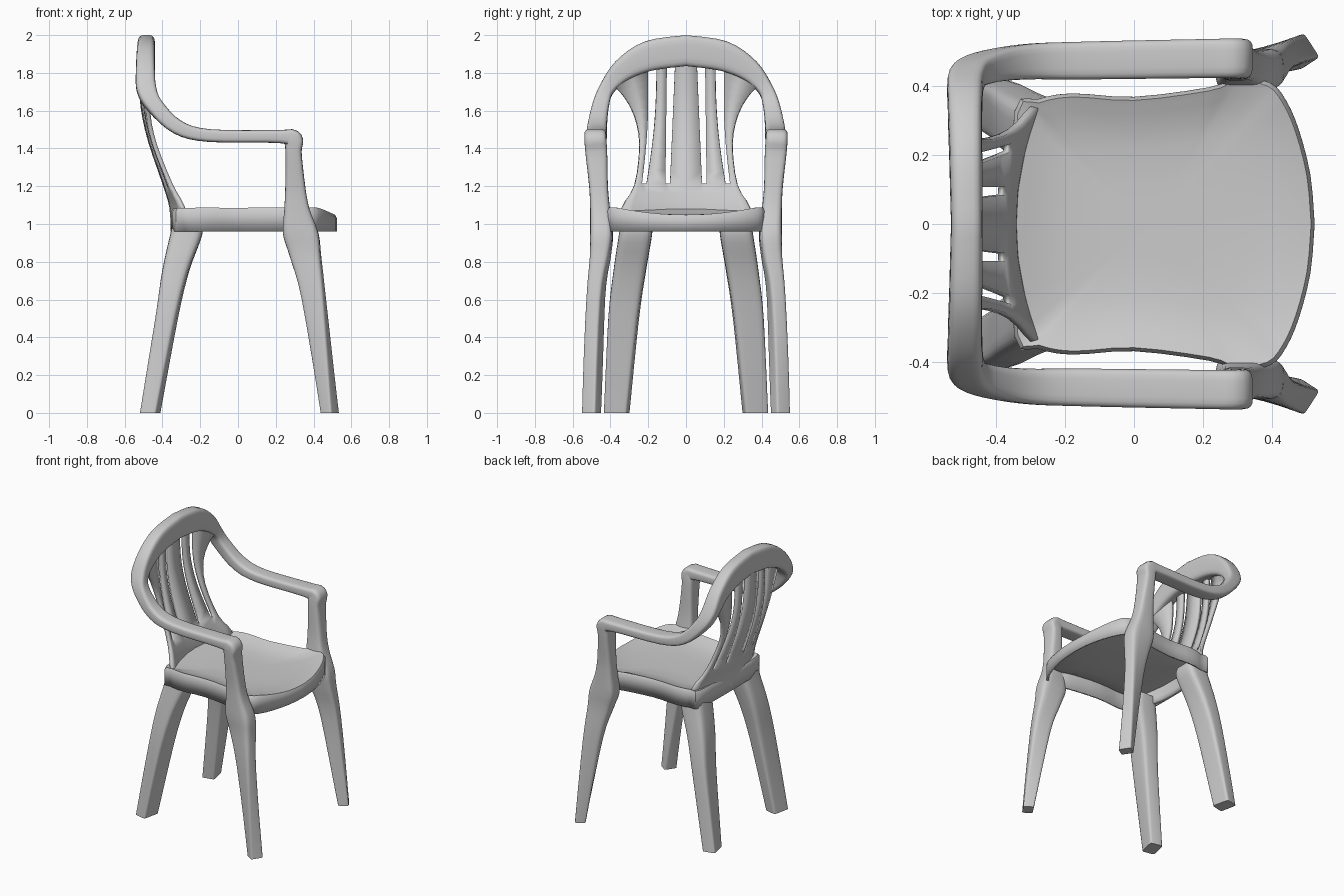
import bpy, bmesh, math
from mathutils import Vector

if "Cube" in bpy.data.objects:
    bpy.data.objects.remove(bpy.data.objects["Cube"])


def finish(name, bm, thickness=0.0):
    """Turn a half-model (y >= 0) into a mirrored, smooth-shaded object."""
    bmesh.ops.recalc_face_normals(bm, faces=bm.faces[:])
    mesh = bpy.data.meshes.new(name)
    bm.to_mesh(mesh)
    bm.free()
    ob = bpy.data.objects.new(name, mesh)
    bpy.context.collection.objects.link(ob)
    bpy.ops.object.select_all(action='DESELECT')
    ob.select_set(True)
    bpy.context.view_layer.objects.active = ob
    bpy.ops.object.shade_smooth_by_angle(angle=math.radians(42))
    mirror = ob.modifiers.new("mirror", 'MIRROR')
    mirror.use_axis = (False, True, False)
    if thickness:
        shell = ob.modifiers.new("shell", 'SOLIDIFY')
        shell.thickness = thickness
        shell.offset = 0


def smooth(keys, steps):
    """Catmull-Rom interpolation between rows of numbers."""
    out = []
    last = len(keys) - 1
    for i in range(last):
        rows = (keys[max(i - 1, 0)], keys[i], keys[i + 1], keys[min(i + 2, last)])
        for s in range(steps):
            t = s / steps
            out.append([b + t * ((c - a) + t * (2*a - 5*b + 4*c - d) + t*t * (3*b - a - 3*c + d)) / 2
                        for a, b, c, d in zip(*rows)])
    return out + [list(keys[last])]


def bridge(bm, a, b, closed=False):
    for k in range(len(a) - (not closed)):
        n = (k + 1) % len(a)
        bm.faces.new((a[k], a[n], b[n], b[k]))


def sweep(name, keys, twist, sides=20):
    """Rounded-box section along a path; rows are x, y, z, half width, half depth."""
    rows = smooth(keys, 4)
    path = [Vector(r[:3]) for r in rows]
    bm = bmesh.new()
    rings = []
    for i, (c, r) in enumerate(zip(path, rows)):
        t = path[min(i + 1, len(path) - 1)] - path[max(i - 1, 0)]
        if c.z < 1.2:
            t = Vector((0, 0, -1))          # level sections in the legs
        if i == 0 and c.y == 0:
            t = Vector((0, 1, 0))           # flat on the mirror plane
        t.normalize()
        # width points outward; legs twist gradually towards the floor
        out = Vector((-twist * max(1 - c.z, 0), 1, 0))
        if c.z > 1.55:
            out = Vector((0, c.y, c.z - 1.55))
        u = (out - t * out.dot(t)).normalized()
        v = t.cross(u)
        power = .24 + .22 * min(c.z, 1)     # corners get crisper down the leg
        ring = []
        for k in range(sides):
            a = math.tau * (k + .5) / sides
            p, q = (math.copysign(abs(w) ** power, w) for w in (math.cos(a), math.sin(a)))
            ring.append(bm.verts.new(c + u * r[3] * p + v * r[4] * q))
        rings.append(ring)
    for a, b in zip(rings, rings[1:]):
        bridge(bm, a, b, True)
    if path[0].y > 0:
        bm.faces.new(rings[0])
    bm.faces.new(rings[-1])
    finish(name, bm)


# Top rail flowing into the armrest, post and front leg
sweep("rail_arm_and_front_leg", [
    (-.485, 0, 1.918, .082, .046),
    (-.488, .195, 1.89, .08, .048),
    (-.49, .335, 1.815, .06, .05),
    (-.485, .42, 1.715, .041, .052),
    (-.44, .452, 1.625, .044, .044),
    (-.32, .47, 1.513, .051, .039),
    (-.15, .474, 1.468, .055, .034),
    (.22, .48, 1.463, .057, .035),
    (.29, .48, 1.448, .058, .052),
    (.294, .475, 1.38, .058, .043),
    (.303, .463, 1.2, .05, .053),
    (.312, .455, 1.08, .053, .067),
    (.332, .447, .95, .06, .094),
    (.357, .453, .83, .052, .082),
    (.402, .478, .6, .041, .061),
    (.486, .50, 0, .042, .035)], .65)

# Back legs
sweep("back_leg", [
    (-.27, .262, 1.01, .085, .075),
    (-.275, .268, .94, .088, .085),
    (-.33, .298, .75, .085, .07),
    (-.378, .33, .5, .079, .056),
    (-.465, .367, 0, .063, .045)], .22)

# Seat: dished shell with raised sides and back, and a downturned apron
rim = smooth([(.517, 0), (.505, .14), (.472, .27), (.435, .355), (.39, .405), (.30, .415),
              (.22, .39), (0, .362), (-.18, .372), (-.28, .355), (-.34, .325), (-.35, 0)], 3)
bm = bmesh.new()
rings = []
for scale, drop in [(1, None), (1, .022), (.985, .006), (.955, .005), (.89, 0), (.8, 0), (.6, 0), (.3, 0)]:
    ring = []
    for x, y in rim:
        lift = max(.015 + .04 * min(y / .37, 1) ** 2, .05 if x < -.3 else 0)
        z = .96 if drop is None else 1.035 + lift * scale ** 5 - drop
        ring.append(bm.verts.new((.05 + (x - .05) * scale, y * scale, z)))
    rings.append(ring)
for a, b in zip(rings, rings[1:]):
    bridge(bm, a, b)
centre = bm.verts.new((.05, 0, 1.035))
for a, b in zip(rings[-1], rings[-1][1:]):
    bm.faces.new((a, b, centre))
finish("seat", bm, .014)

# Slatted backrest: rows are height, depth position, half width
bm = bmesh.new()
grid = []
for z, x, edge in smooth([(.96, -.345, .34), (1.09, -.353, .337), (1.21, -.388, .272),
                          (1.44, -.466, .246), (1.62, -.505, .275), (1.79, -.515, .345),
                          (1.87, -.513, .395)], 3):
    t = min(max((z - 1.21) / .66, 0), 1)
    bow = .03 * math.sin(math.pi * t)
    ys = [0, .085 - .028 * t, .11 - .008 * t,
          .21 - .055 * t - bow / 2, .235 - .03 * t - bow / 2]
    ys.append((ys[-1] + edge) / 2)
    ys.append(edge)
    curve = .42 + max(1.21 - z, 0)
    # upper rows fan out so every slat ends inside the curved rail
    grid.append((z, [bm.verts.new((x + curve * y * y, y, z - .9 * y * y * t)) for y in ys]))
for (z, a), (_, b) in zip(grid, grid[1:]):
    for k in range(6):
        if k not in (1, 3) or z < 1.2:      # these columns are open slots above the base
            bridge(bm, a[k:k + 2], b[k:k + 2])
finish("backrest", bm, .022)
